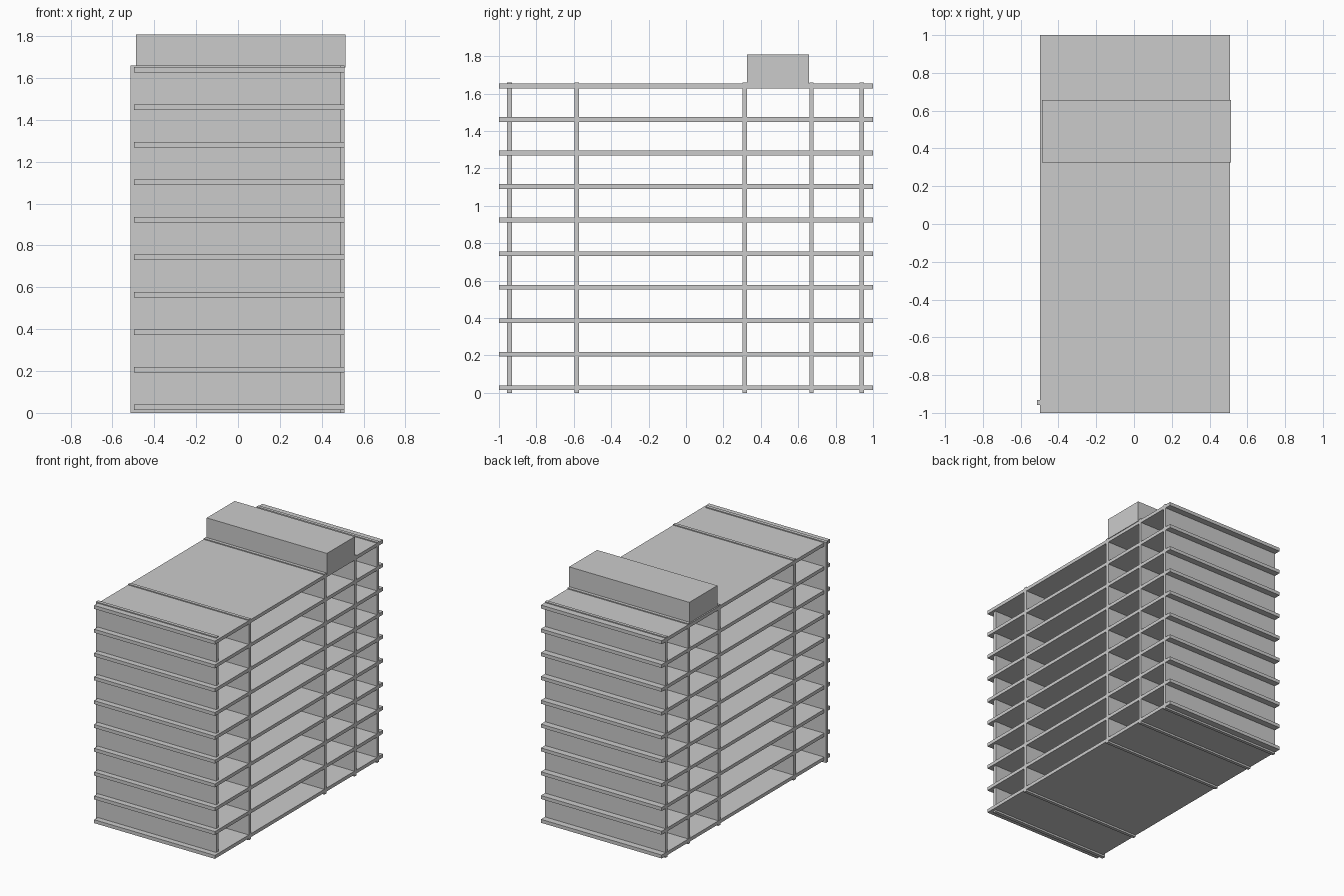
import bpy

if "Cube" in bpy.data.objects:
    bpy.data.objects.remove(bpy.data.objects["Cube"])


def box(name, x0, x1, y0, y1, z0, z1):
    bpy.ops.mesh.primitive_cube_add(size=1, location=((x0 + x1) / 2, (y0 + y1) / 2, (z0 + z1) / 2))
    ob = bpy.context.object
    ob.name = name
    ob.scale = (x1 - x0, y1 - y0, z1 - z0)
    bpy.ops.object.transform_apply(location=False, rotation=False, scale=True)
    return ob


# Ten floor slabs, the top one being the roof
for i in range(10):
    z = 0.014 + i * 0.1792
    box(f"floor_slab_{i + 1}", -0.498, 0.508, -1.0, 1.0, z, z + 0.026)

# Full-height cross walls, poking slightly above the roof
for i, y in enumerate((-0.585, 0.313, 0.671, 0.940)):
    box(f"cross_wall_{i + 1}", -0.496, 0.509, y - 0.012, y + 0.012, 0, 1.66)

# Front wall, shifted to the left of the slabs
box("front_wall", -0.514, 0.489, -0.957, -0.931, 0, 1.66)

# Rooftop plant room
box("roof_room", -0.488, 0.513, 0.325, 0.657, 1.65, 1.808)
